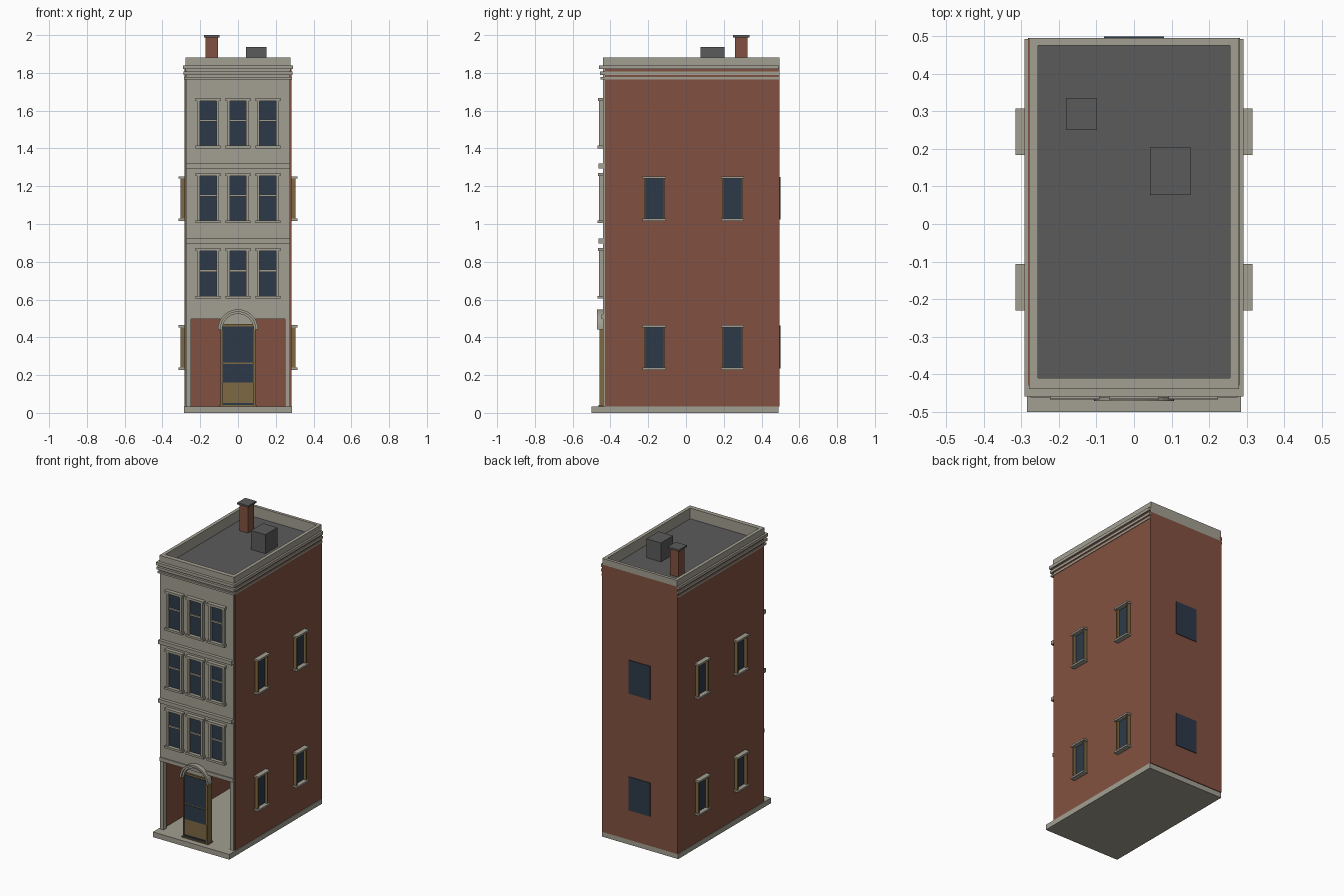
import bpy, bmesh, math

cube = bpy.data.objects.get("Cube")
if cube:
    bpy.data.objects.remove(cube)


def material(name, rgb):
    m = bpy.data.materials.new(name)
    m.use_nodes = True
    m.diffuse_color = (*rgb, 1)
    bsdf = next(n for n in m.node_tree.nodes if n.type == 'BSDF_PRINCIPLED')
    bsdf.inputs["Base Color"].default_value = (*rgb, 1)
    return m


BRICK = material("brick", (0.225, 0.083, 0.052))
STONE = material("stone", (0.365, 0.345, 0.285))
WOOD = material("tan wood", (0.21, 0.14, 0.057))
ROOF = material("roof grey", (0.105, 0.105, 0.105))
GLASS = material("dark glass", (0.026, 0.042, 0.065))


def boxes(name, mat, *spans):
    """One object from boxes, each given as x, y and z ranges."""
    bm = bmesh.new()
    for xs, ys, zs in spans:
        v = [bm.verts.new((x, y, z)) for z in zs for x, y in
             ((xs[0], ys[0]), (xs[1], ys[0]), (xs[1], ys[1]), (xs[0], ys[1]))]
        bm.faces.new(v[3::-1])
        bm.faces.new(v[4:])
        for i in range(4):
            j = (i + 1) % 4
            bm.faces.new((v[i], v[j], v[j + 4], v[i + 4]))
    bmesh.ops.recalc_face_normals(bm, faces=bm.faces)
    return finish(name, mat, bm)


def finish(name, mat, bm):
    me = bpy.data.meshes.new(name)
    bm.to_mesh(me)
    bm.free()
    me.materials.append(mat)
    ob = bpy.data.objects.new(name, me)
    bpy.context.collection.objects.link(ob)
    return ob


def both(x0, x1, ys, zs):
    """A pair of boxes mirrored in x."""
    return ((x0, x1), ys, zs), ((-x1, -x0), ys, zs)


def wide(half, ys, zs):
    return (-half, half), ys, zs


FRONT, BACK = -0.44, 0.495
TOP = 1.84

# Base and brick shell, open at the front of the ground floor
boxes("base_slab", STONE, wide(0.285, (-0.5, 0.49), (0, 0.035)))
boxes("brick_walls", BRICK,
      *both(0.262, 0.282, (-0.43, BACK), (0.035, TOP)),
      wide(0.262, (0.475, BACK), (0.035, TOP)))

# Stone front with corner posts
boxes("front_wall", STONE, wide(0.275, (FRONT, -0.41), (0.497, TOP)))
boxes("front_posts", STONE, *both(0.248, 0.275, (FRONT, -0.41), (0.035, 0.497)))
for i, z in enumerate((0.497, 0.897, 1.294)):
    boxes(f"floor_band_{i + 1}", STONE,
          wide(0.275, (-0.462 if i else -0.447, FRONT), (z, z + 0.025)))

# Roof deck, parapet and stepped cornice
boxes("roof_deck", ROOF, wide(0.262, (-0.42, 0.48), (1.79, 1.81)))
boxes("parapet", STONE,
      *both(0.256, 0.279, (FRONT, BACK), (1.81, 1.882)),
      wide(0.256, (FRONT, -0.41), (1.81, 1.882)),
      wide(0.256, (0.475, BACK), (1.81, 1.882)))
for i, (z0, z1) in enumerate(((1.765, 1.777), (1.79, 1.808), (1.82, 1.84))):
    out = 0.286 + 0.003 * i
    boxes(f"cornice_{i + 1}", STONE,
          *both(0.27, out, (-0.43, 0.492), (z0, z1)),
          wide(out, (-0.452 - 0.004 * i, -0.43), (z0, z1)))

# Chimney and roof hatch
boxes("chimney", BRICK, ((-0.171, -0.107), (0.259, 0.325), (1.81, 1.988)))
boxes("chimney_cap", ROOF, ((-0.181, -0.098), (0.25, 0.335), (1.988, 2.0)))
boxes("roof_hatch", ROOF, ((0.043, 0.151), (0.077, 0.205), (1.81, 1.938)))

# Front sash windows
for floor, z in enumerate((0.62, 1.018, 1.415)):
    for col in (-1, 0, 1):
        x, tag = 0.158 * col, f"{floor + 1}_{col + 2}"
        top = z + 0.237

        def span(a, b, y, z0, z1):
            return (x + a, x + b), (y, FRONT), (z0, z1)

        boxes("front_glass_" + tag, GLASS, span(-0.043, 0.043, -0.444, z, top))
        boxes("front_frame_" + tag, STONE,
              span(-0.058, -0.043, -0.46, z, top),
              span(0.043, 0.058, -0.46, z, top),
              span(-0.043, 0.043, -0.452, z + 0.127, z + 0.138))
        boxes("front_lintel_" + tag, STONE, span(-0.066, 0.066, -0.466, top, top + 0.016))
        boxes("front_sill_" + tag, STONE, span(-0.066, 0.066, -0.468, z - 0.014, z))

# Side windows in projecting timber boxes, and flat rear windows
for floor, z in enumerate((0.24, 1.028)):
    top = z + 0.212
    boxes(f"rear_glass_{floor + 1}", GLASS,
          wide(0.08, (BACK, BACK + 0.004), (z - 0.005, top + 0.01)))
    for row, y in enumerate((-0.168, 0.246)):
        tag = f"{floor + 1}_{row + 1}"
        boxes("side_glass_" + tag, GLASS, *both(0.282, 0.286, (y - 0.045, y + 0.045), (z, top)))
        boxes("side_frame_" + tag, WOOD,
              *both(0.282, 0.305, (y - 0.055, y - 0.045), (z, top)),
              *both(0.282, 0.305, (y + 0.045, y + 0.055), (z, top)))
        boxes("side_sills_" + tag, STONE,
              *both(0.282, 0.315, (y - 0.062, y + 0.062), (z - 0.012, z)),
              *both(0.282, 0.315, (y - 0.062, y + 0.062), (top, top + 0.012)))

# Entrance door
boxes("door", WOOD, wide(0.09, (-0.45, -0.41), (0.035, 0.47)))
boxes("door_glass", GLASS,
      wide(0.082, (-0.453, -0.45), (0.16, 0.26)),
      wide(0.082, (-0.453, -0.45), (0.267, 0.458)))
boxes("door_trim", WOOD, *both(0.083, 0.092, (-0.458, -0.41), (0.035, 0.47)))
boxes("door_kick_plate", GLASS, wide(0.08, (-0.456, -0.45), (0.042, 0.053)))
boxes("door_threshold", WOOD, wide(0.1, (-0.462, -0.41), (0.035, 0.042)))
boxes("door_header", STONE, wide(0.09, (FRONT, -0.41), (0.47, 0.497)))


# Half-round arch over the door
def arch(name, inner, outer, y0, z, steps=16):
    bm = bmesh.new()
    rings = []
    for i in range(steps + 1):
        a = math.pi * i / steps
        rings.append([bm.verts.new((r * math.cos(a), y, z + r * math.sin(a)))
                      for r, y in ((inner, y0), (outer, y0), (outer, -0.43), (inner, -0.43))])
    for p, q in zip(rings, rings[1:]):
        for i in range(4):
            j = (i + 1) % 4
            bm.faces.new((p[i], p[j], q[j], q[i]))
    bm.faces.new(rings[0])
    bm.faces.new(rings[-1])
    bmesh.ops.recalc_face_normals(bm, faces=bm.faces)
    return finish(name, STONE, bm)


arch("arch_outer", 0.094, 0.107, -0.472, 0.441)
arch("arch_inner", 0.083, 0.094, -0.462, 0.441)
